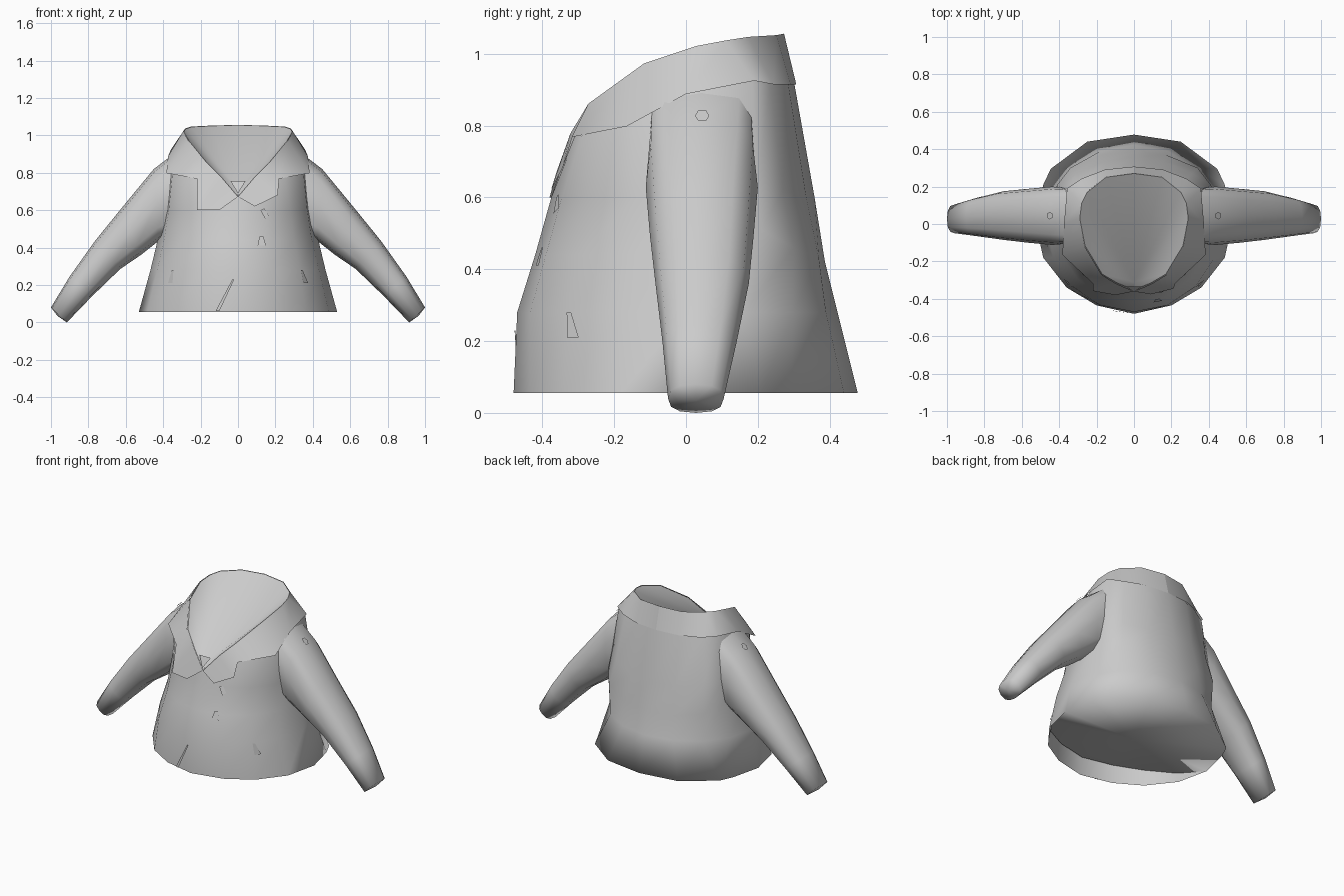
import bpy, math
from mathutils import Vector
from mathutils.bvhtree import BVHTree

if "Cube" in bpy.data.objects:
    bpy.data.objects.remove(bpy.data.objects["Cube"])

grey = bpy.data.materials.new("grey cloth")
grey.diffuse_color = (0.6, 0.6, 0.6, 1)
grey.use_nodes = True
grey.node_tree.nodes["Principled BSDF"].inputs["Base Color"].default_value = grey.diffuse_color


def make(name, verts, faces, angle=45):
    me = bpy.data.meshes.new(name)
    me.from_pydata([tuple(v) for v in verts], [], faces)
    me.materials.append(grey)
    ob = bpy.data.objects.new(name, me)
    bpy.context.collection.objects.link(ob)
    bpy.ops.object.select_all(action='DESELECT')
    ob.select_set(True)
    bpy.context.view_layer.objects.active = ob
    bpy.ops.object.mode_set(mode='EDIT')
    bpy.ops.mesh.select_all(action='SELECT')
    bpy.ops.mesh.normals_make_consistent(inside=False)
    bpy.ops.object.mode_set(mode='OBJECT')
    bpy.ops.object.shade_smooth_by_angle(angle=math.radians(angle))
    return ob


def loft(rings, closed=True):
    n = len(rings[0])
    verts = [p for r in rings for p in r]
    faces = [(k * n + i, k * n + (i + 1) % n, (k + 1) * n + (i + 1) % n, (k + 1) * n + i)
             for k in range(len(rings) - 1) for i in range(n if closed else n - 1)]
    return verts, faces


def mirrored(half):
    return half + [(-x, y, z) for x, y, z in half[-2:0:-1]]


def oval(z, w, yf, yb):
    pts = []
    for i in range(16):
        a = i * math.pi / 8
        c = math.cos(a)
        pts.append((w * math.sin(a), (yf if c > 0 else -yb) * c, z))
    return pts


# Neck edge, yoke, chest, waist and hem, each from front centre round to back centre
neck = mirrored([(0, -.352, .67), (.09, -.315, .775), (.17, -.268, .858), (.262, -.115, .97),
                 (.29, .03, 1.02), (.28, .11, 1.035), (.25, .17, 1.045), (.15, .25, 1.05),
                 (0, .27, 1.055)])
yoke = mirrored([(0, -.36, .645), (.13, -.335, .70), (.25, -.29, .77), (.35, -.15, .80),
                 (.36, 0, .88), (.352, .185, .915), (.27, .235, .915), (.15, .285, .915),
                 (0, .302, .915)])
chest = mirrored([(0, -.375, .60), (.15, -.346, .60), (.28, -.265, .60), (.37, -.14, .60),
                  (.39, .02, .62), (.39, .198, .64), (.31, .27, .62), (.155, .335, .60),
                  (0, .358, .60)])
waist = mirrored([(0, -.42, .44), (.165, -.39, .44), (.30, -.295, .44), (.395, -.15, .44),
                  (.425, .02, .46), (.41, .21, .51), (.34, .30, .46), (.17, .37, .43),
                  (0, .387, .42)])
hem = mirrored([(0, -.48, .056), (.2, -.435, .056), (.36, -.34, .056), (.485, -.18, .056),
                (.53, .02, .056), (.485, .21, .056), (.445, .295, .056), (.25, .44, .056),
                (0, .478, .056)])
low = oval(.28, .468, -.47, .422)

# Body shell, with an underside welded to the back hem and rising inside the front
verts, faces = loft([hem, low, waist, chest, yoke, neck])
edge = []
for i, (x, y, z) in enumerate(hem):
    if y > 0:
        edge.append(i)
    else:
        edge.append(len(verts))
        verts.append((x * .97, y * .97, z + .11 * min(1, -y / .4)))
verts.append((0, 0, .075))
faces += [(edge[i], edge[(i + 1) % 16], len(verts) - 1) for i in range(16)]
body = make("jacket_body", verts, faces, 130)

# Lining closing the neck, falling from the back collar to the front opening
make("neck_lining", neck + [(0, -.31, .715)], [(i, (i + 1) % 16, 16) for i in range(16)])

# Folded collar with a notched lapel on each side
collar_in = [(0, .273, 1.056), (.15, .252, 1.052), (.25, .173, 1.047), (.282, .11, 1.037),
             (.293, .03, 1.022), (.266, -.117, .973), (.173, -.272, .861), (.09, -.322, .778),
             (0, -.36, .672)]
back_edge = [(0, .307, .915), (.155, .291, .915), (.278, .243, .915), (.358, .19, .925),
             (.374, 0, .888), (.383, -.165, .798), (.22, -.318, .768)]
front_edges = {1: [(.212, -.345, .68), (.09, -.376, .62)],
               -1: [(.22, -.358, .60), (.10, -.380, .60)]}
for side, front in front_edges.items():
    verts, faces = loft([[(side * x, y, z) for x, y, z in row]
                         for row in (collar_in, back_edge + front)], closed=False)
    make("collar_right" if side == 1 else "collar_left", verts, faces)


def sleeve_ring(top, bottom, y0, y1, power):
    """Rounded section between a top and a bottom (x, z) point; low power is boxier."""
    t, b = Vector((top[0], 0, top[1])), Vector((bottom[0], 0, bottom[1]))
    pts = []
    for i in range(12):
        a = i * math.tau / 12
        c, s = (math.copysign(abs(f) ** power, f) for f in (math.cos(a), math.sin(a)))
        p = (t + b) / 2 + (t - b) / 2 * c
        p.y = (y0 + y1) / 2 - s * (y1 - y0) / 2
        pts.append(p)
    return pts


# Sleeves with closed, slightly domed cuffs
sleeve = [sleeve_ring((.345, .90), (.36, .48), -.105, .192, .5),
          sleeve_ring((.45, .82), (.425, .435), -.112, .20, .65),
          sleeve_ring((.615, .62), (.52, .36), -.10, .188, .75),
          sleeve_ring((.765, .435), (.63, .285), -.085, .175, .8),
          sleeve_ring((.90, .245), (.78, .14), -.065, .14, .8),
          sleeve_ring((1, .08), (.915, .0), -.05, .105, .8)]
for side, name in ((1, "sleeve_right"), (-1, "sleeve_left")):
    verts, faces = loft([[(side * p[0], p[1], p[2]) for p in r] for r in sleeve])
    verts.append((side * .965, .028, .034))
    faces += [(60 + i, 60 + (i + 1) % 12, 72) for i in range(12)]
    make(name, verts, faces, 110)

    # Shoulder stud lying on the sleeve top
    stud = []
    for i in range(6):
        a = i * math.tau / 6
        u = .018 * math.sin(a)
        stud.append((side * (.45 + u), .045 + .02 * math.cos(a), .828 - u))
    make("shoulder_stud", stud, [tuple(range(6))])

# Flat trims laid on the front of the body
tree = BVHTree.FromPolygons([v.co[:] for v in body.data.vertices],
                            [p.vertices[:] for p in body.data.polygons])


def trim(name, outline):
    pts = []
    for x, z in outline:
        hit = tree.ray_cast(Vector((x, -2, z)), Vector((0, 1, 0)))[0]
        pts.append((x, (hit.y if hit else -.36) - .009, z))
    make(name, pts, [tuple(range(len(pts)))])


trim("upper_toggle", [(.12, .60), (.14, .61), (.165, .57), (.145, .555)])
trim("lower_toggle", [(.115, .46), (.135, .46), (.15, .41), (.105, .41)])
trim("pocket_tab_left", [(-.375, .21), (-.35, .21), (-.345, .28), (-.353, .28)])
trim("pocket_tab_right", [(.375, .21), (.35, .21), (.337, .28), (.345, .28)])
trim("front_slit", [(-.12, .06), (-.10, .06), (-.02, .23), (-.03, .23)])

# Small triangular button at the base of the neck opening
make("neck_button", [(-.04, -.335, .755), (.04, -.335, .755), (0, -.365, .69)], [(0, 1, 2)])
